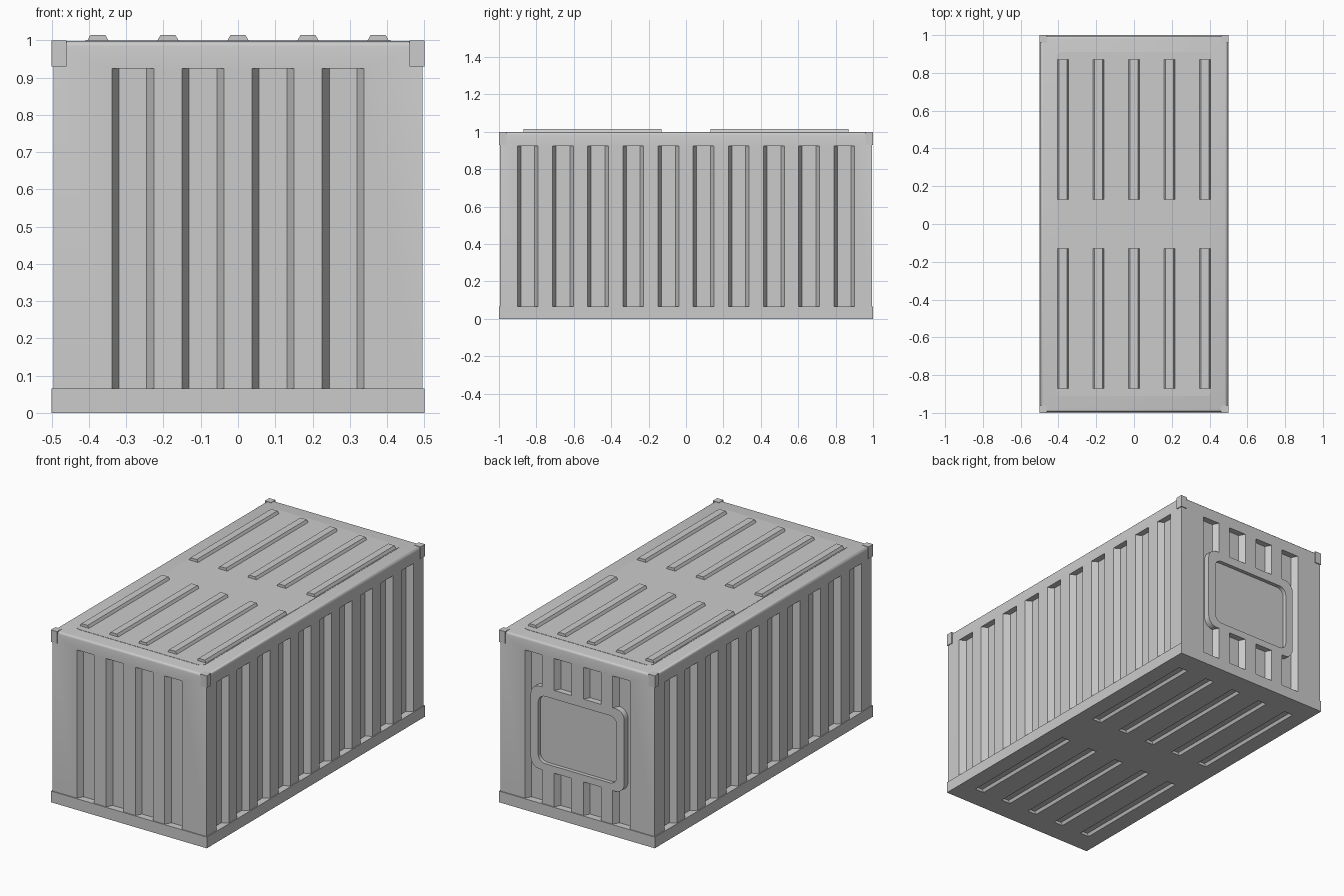
import bpy, bmesh, math
from mathutils import Matrix, Vector

cube = bpy.data.objects.get("Cube")
if cube:
    bpy.data.objects.remove(cube, do_unlink=True)

PITCH = 0.188          # spacing of every rib and groove
HX, HY = 0.495, 0.995  # wall planes
DEPTH = 0.035          # groove depth

grey = bpy.data.materials.new("container grey")
grey.use_nodes = True
grey.diffuse_color = (0.6, 0.6, 0.6, 1)
grey.node_tree.nodes["Principled BSDF"].inputs["Base Color"].default_value = (0.6, 0.6, 0.6, 1)


def finish(name, bm):
    bmesh.ops.recalc_face_normals(bm, faces=bm.faces)
    mesh = bpy.data.meshes.new(name)
    bm.to_mesh(mesh)
    bm.free()
    mesh.materials.append(grey)
    obj = bpy.data.objects.new(name, mesh)
    bpy.context.collection.objects.link(obj)
    return obj


def add_box(bm, low, high):
    low, high = Vector(low), Vector(high)
    size = Matrix.Diagonal((high - low).to_4d())
    size[3][3] = 1
    bmesh.ops.create_cube(bm, size=1, matrix=Matrix.Translation((low + high) / 2) @ size)


def add_prism(bm, outline, vector):
    """Extrude a closed outline of 3D points along a vector."""
    face = bm.faces.new([bm.verts.new(p) for p in outline])
    new = bmesh.ops.extrude_face_region(bm, geom=[face])["geom"]
    bmesh.ops.translate(bm, verts=[v for v in new if isinstance(v, bmesh.types.BMVert)], vec=vector)


def add_bar(bm, matrix, half_base, half_top, height, length, skirt):
    """Trapezoid bar along local z, rising along local -y from y = 0."""
    lean = (half_base - half_top) / height
    wide = half_base + lean * skirt
    section = [(-wide, skirt), (wide, skirt), (half_top, -height), (-half_top, -height)]
    add_prism(bm, [matrix @ Vector((x, y, 0)) for x, y in section],
              matrix.to_3x3() @ Vector((0, 0, length)))


def rounded_rect(hw, hh, radius, steps=6):
    points = []
    for k, (sx, sy) in enumerate([(1, 1), (-1, 1), (-1, -1), (1, -1)]):
        for i in range(steps + 1):
            a = math.pi / 2 * (k + i / steps)
            points.append((sx * (hw - radius) + radius * math.cos(a),
                           sy * (hh - radius) + radius * math.sin(a)))
    return points


def cut(obj, cutter):
    mod = obj.modifiers.new("cut", "BOOLEAN")
    mod.object, mod.operation, mod.solver = cutter, "DIFFERENCE", "EXACT"
    bpy.context.view_layer.objects.active = obj
    bpy.ops.object.modifier_apply(modifier=mod.name)
    bpy.data.objects.remove(cutter, do_unlink=True)


# Main shell with softened roof edges
bm = bmesh.new()
add_box(bm, (-HX, -HY, 0.04), (HX, HY, 0.998))
rim = [e for e in bm.edges if all(v.co.z > 0.9 for v in e.verts)]
bmesh.ops.bevel(bm, geom=rim, offset=0.014, segments=3, profile=0.5, affect="EDGES")
shell = finish("container_shell", bm)

# Vertical wall corrugations
bm = bmesh.new()
for turn, reach, count in [(0, HY, 4), (1, HX, 10), (2, HY, 4), (3, HX, 10)]:
    spin = Matrix.Rotation(turn * math.pi / 2, 4, "Z")
    for i in range(count):
        place = Matrix.Translation(((i - (count - 1) / 2) * PITCH, -reach, 0.05))
        flip = Matrix.Rotation(math.pi, 4, "Z")
        add_bar(bm, spin @ place @ flip, 0.056, 0.037, DEPTH, 0.875, 0.01)
cut(shell, finish("wall_groove_cutter", bm))

# Back hatch: a rounded frame seated in the wall with a sunken panel
OUTER = rounded_rect(0.3, 0.24, 0.055)
bm = bmesh.new()
add_prism(bm, [(x, HY - DEPTH - 0.002, z + 0.5) for x, z in OUTER], (0, 0.1, 0))
cut(shell, finish("hatch_seat_cutter", bm))
bm = bmesh.new()
add_prism(bm, [(x, HY - DEPTH - 0.002, z + 0.5) for x, z in OUTER], (0, DEPTH + 0.002, 0))
hatch = finish("back_hatch_frame", bm)
bm = bmesh.new()
add_prism(bm, [(x, HY - 0.022, z + 0.495) for x, z in rounded_rect(0.252, 0.195, 0.045)], (0, 0.1, 0))
cut(hatch, finish("hatch_panel_cutter", bm))

# Base rail with recessed slots underneath
bm = bmesh.new()
add_box(bm, (-0.5, -1, 0), (0.5, 1, 0.065))
base = finish("base_rail", bm)


def bar_rows(name, matrix, skirt):
    bm = bmesh.new()
    for i in range(-2, 3):
        for start in (-0.87, 0.13):
            spot = Matrix.Translation((i * PITCH, start, 0))
            # local z runs along y, local -y points up
            add_bar(bm, matrix @ spot @ Matrix.Rotation(-math.pi / 2, 4, "X"),
                    0.029, 0.02, 0.016, 0.74, skirt)
    return finish(name, bm)


cut(base, bar_rows("floor_slot_cutter", Matrix.Identity(4), 0.01))

# Raised roof panel and ribs
bm = bmesh.new()
add_prism(bm, [(x, y, 0.99) for x, y in rounded_rect(0.41, 0.91, 0.03)], (0, 0, 0.0095))
finish("roof_panel", bm)
bar_rows("roof_ribs", Matrix.Translation((0, 0, 0.9985)), 0.003)

# Corner castings at the top
bm = bmesh.new()
for sx in (-1, 1):
    for sy in (-1, 1):
        x, y = sorted((sx * 0.46, sx * 0.5)), sorted((sy * 0.96, sy))
        add_box(bm, (x[0], y[0], 0.93), (x[1], y[1], 1))
finish("corner_castings", bm)

# Smooth the rounded edges, keep the rest crisp
for name in ("container_shell", "back_hatch_frame"):
    bpy.ops.object.select_all(action="DESELECT")
    obj = bpy.data.objects[name]
    obj.select_set(True)
    bpy.context.view_layer.objects.active = obj
    bpy.ops.object.shade_smooth_by_angle(angle=math.radians(32))
